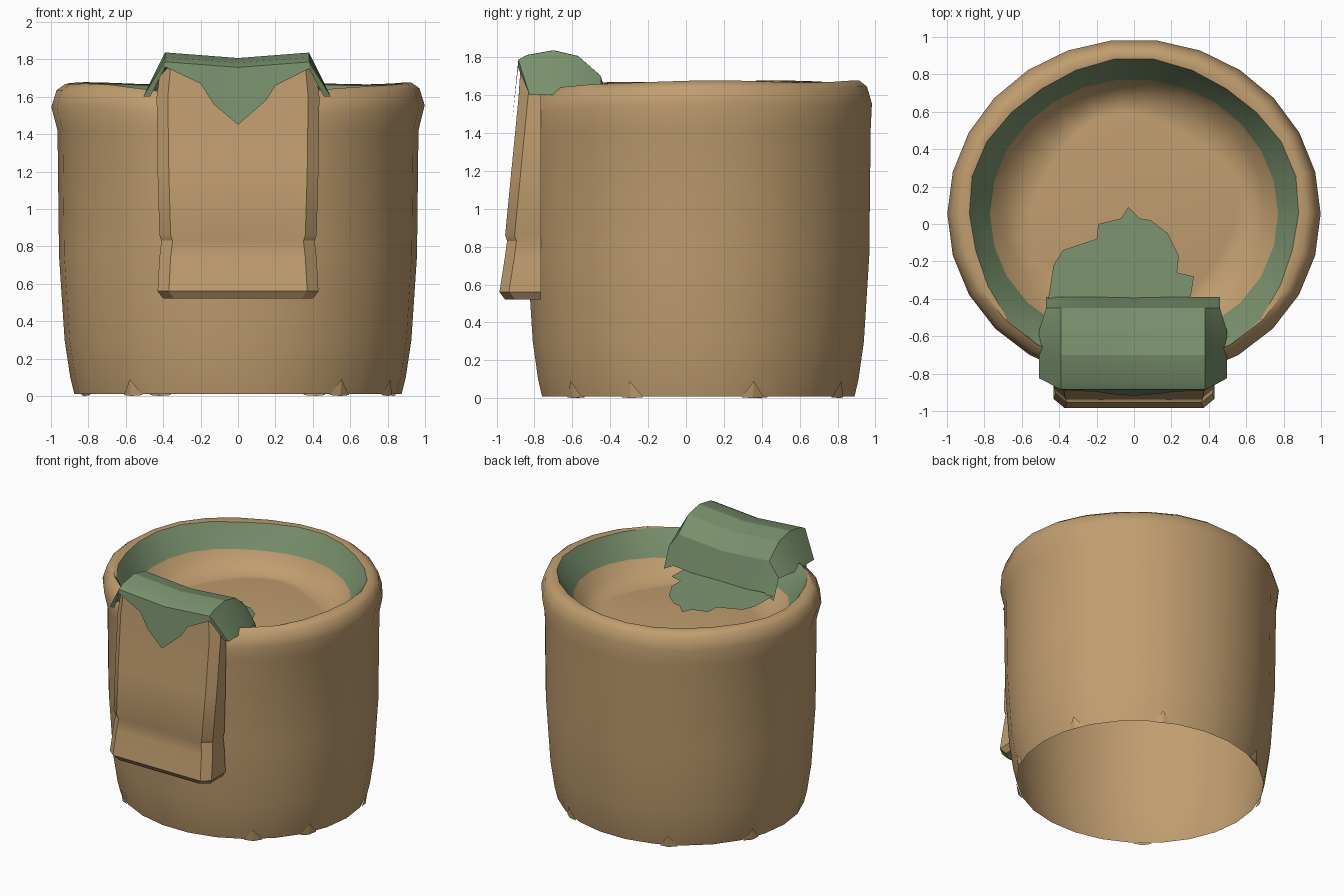
import bpy, math

if "Cube" in bpy.data.objects:
    bpy.data.objects.remove(bpy.data.objects["Cube"])

def material(name, rgb):
    m = bpy.data.materials.new(name)
    m.diffuse_color = (*rgb, 1)
    m.use_nodes = True
    m.node_tree.nodes["Principled BSDF"].inputs["Base Color"].default_value = m.diffuse_color
    return m

TAN = material("tan_cloth", (0.53, 0.34, 0.16))
GREEN = material("green_lining", (0.19, 0.28, 0.15))
SEG = 26

def build(name, verts, faces, mat, angle=50):
    me = bpy.data.meshes.new(name)
    me.from_pydata(verts, [], faces)
    me.materials.append(mat)
    ob = bpy.data.objects.new(name, me)
    bpy.context.collection.objects.link(ob)
    bpy.ops.object.select_all(action='DESELECT')
    ob.select_set(True)
    bpy.context.view_layer.objects.active = ob
    bpy.ops.object.shade_smooth_by_angle(angle=math.radians(angle))
    return ob

def place(a, r, z):
    """Point on the slightly oval basket; the rim sags and narrows at the front."""
    front = max(0, -math.sin(a))
    cy, sy = (0.065, 0.95) if z < 1.45 else (0.055, 0.935)
    if z > 1.45:
        if r < 0.9 and z > 1.63:
            r += 0.06 * front ** 2 + 0.012 * math.sin(5 * a)
        r -= 0.035 * front ** 4
        z -= 0.07 * front ** 4
        z += 0.006 * math.sin(5 * a + 1)
    if r < 0.7:
        r *= 1 + 0.05 * math.sin(4 * a + 0.6)
    return (r * math.cos(a), cy + sy * r * math.sin(a), max(z, 0))

def grid_faces(rows, n, closed):
    faces = []
    for i in range(rows - 1):
        for j in range(n if closed else n - 1):
            k = (j + 1) % n
            faces.append((i * n + j, i * n + k, (i + 1) * n + k, (i + 1) * n + j))
    return faces

def lathe(name, profile, mat, centre=None):
    verts = [place(2 * math.pi * j / SEG, r, z) for r, z in profile for j in range(SEG)]
    faces = grid_faces(len(profile), SEG, True)
    if centre:
        base = (len(profile) - 1) * SEG
        verts.append(centre)
        faces += [(base + j, base + (j + 1) % SEG, len(verts) - 1) for j in range(SEG)]
    return build(name, verts, faces, mat)

# Open-bottomed outer wall with rolled rim
lathe("basket_wall", [(0.875, 0.01), (0.897, 0.1), (0.927, 0.3), (0.957, 0.75), (0.965, 1.42),
                      (0.998, 1.55), (0.97, 1.64), (0.925, 1.672), (0.88, 1.665)], TAN)

# Green band inside the rim
lathe("rim_lining", [(0.88, 1.665), (0.84, 1.6), (0.77, 1.5)], GREEN)

# Shallow inner dish
lathe("inner_floor", [(0.77, 1.5), (0.70, 1.42), (0.59, 1.36), (0.54, 1.365)], TAN, (0, 0.05, 1.39))

# Small puckers along the bottom hem
verts, faces = [], []
for deg in (20, 62, 118, 158, 230, 308, 335):
    a, n = math.radians(deg), len(verts)
    verts += [place(a - 0.07, 0.877, 0.005), place(a + 0.08, 0.877, 0.005),
              place(a, 0.9, 0.09), place(a, 0.887, 0.0)]
    faces += [(n, n + 3, n + 2), (n + 3, n + 1, n + 2)]
build("hem_puckers", verts, faces, TAN, 10)

# Hanging front flap, stacked cross-sections: (z, front y, half width)
stations = [(0.52, -0.955, 0.40), (0.56, -0.985, 0.43), (0.74, -0.957, 0.42), (0.83, -0.945, 0.41),
            (0.86, -0.955, 0.42), (1.2, -0.922, 0.43), (1.6, -0.883, 0.435), (1.71, -0.872, 0.42)]
verts = []
for i, (z, y, w) in enumerate(stations):
    last = i == len(stations) - 1
    peak, mid = (0.06, -0.12) if last else (0, 0)
    verts += [(-w, -0.765, z), (-w, y + 0.05, z), (-w + 0.06, y, z + peak),
              (0, y - (0.012 if last else 0), z + mid), (w - 0.06, y, z + peak), (w, y + 0.05, z),
              (w, -0.765, z), (w / 2, -0.83, z), (0, -0.845, z + mid), (-w / 2, -0.83, z)]
N = 10
faces = grid_faces(len(stations), N, True)
# strip caps at bottom and top
for b in (0, len(verts) - N):
    faces += [(b, b + 1, b + 2, b + 9), (b + 2, b + 3, b + 8, b + 9),
              (b + 3, b + 4, b + 7, b + 8), (b + 4, b + 5, b + 6, b + 7)]
build("front_flap", verts, faces, TAN, 30)

# Green fold draped over the rim above the flap
cols = [-0.47, -0.39, -0.2, -0.13, 0, 0.15, 0.2, 0.38, 0.46]
hem = [1.60, 1.76, 1.67, 1.56, 1.45, 1.58, 1.66, 1.75, 1.60]
rows = [(-0.885, 1.775), (-0.84, 1.80), (-0.7, 1.825), (-0.57, 1.795), (-0.45, 1.69), (-0.39, 1.47)]
verts = [(x, -0.892 - (1.72 - z) * 0.1 + (0.08 if abs(x) > 0.4 else 0), z) for x, z in zip(cols, hem)]
for y, z in rows:
    for x in cols:
        edge = abs(x) > 0.4
        sag = 0.03 * (1 - abs(x) / 0.39)
        zz = max(1.44, min(z - 0.1, 1.60)) if edge else z + 0.012 - sag
        verts.append((x * (1.08 if edge and y < -0.5 else 1), y + (0.06 if edge and y < -0.8 else 0), zz))
build("rim_fold", verts, grid_faces(len(rows) + 1, len(cols), False), GREEN, 20)

# Ragged green tongue lying on the inner floor
outline = [(-0.46, -0.41), (0.3, -0.41), (0.32, -0.28), (0.23, -0.26), (0.24, -0.17), (0.18, -0.05),
           (0.09, 0.02), (0.03, 0.03), (-0.03, 0.09), (-0.07, 0.03), (-0.19, 0.0), (-0.2, -0.08),
           (-0.38, -0.14), (-0.43, -0.22)]
verts = [(x, y, 1.43 - 0.1 * y) for x, y in outline]
build("lining_tongue", verts, [tuple(range(len(verts)))], GREEN)
